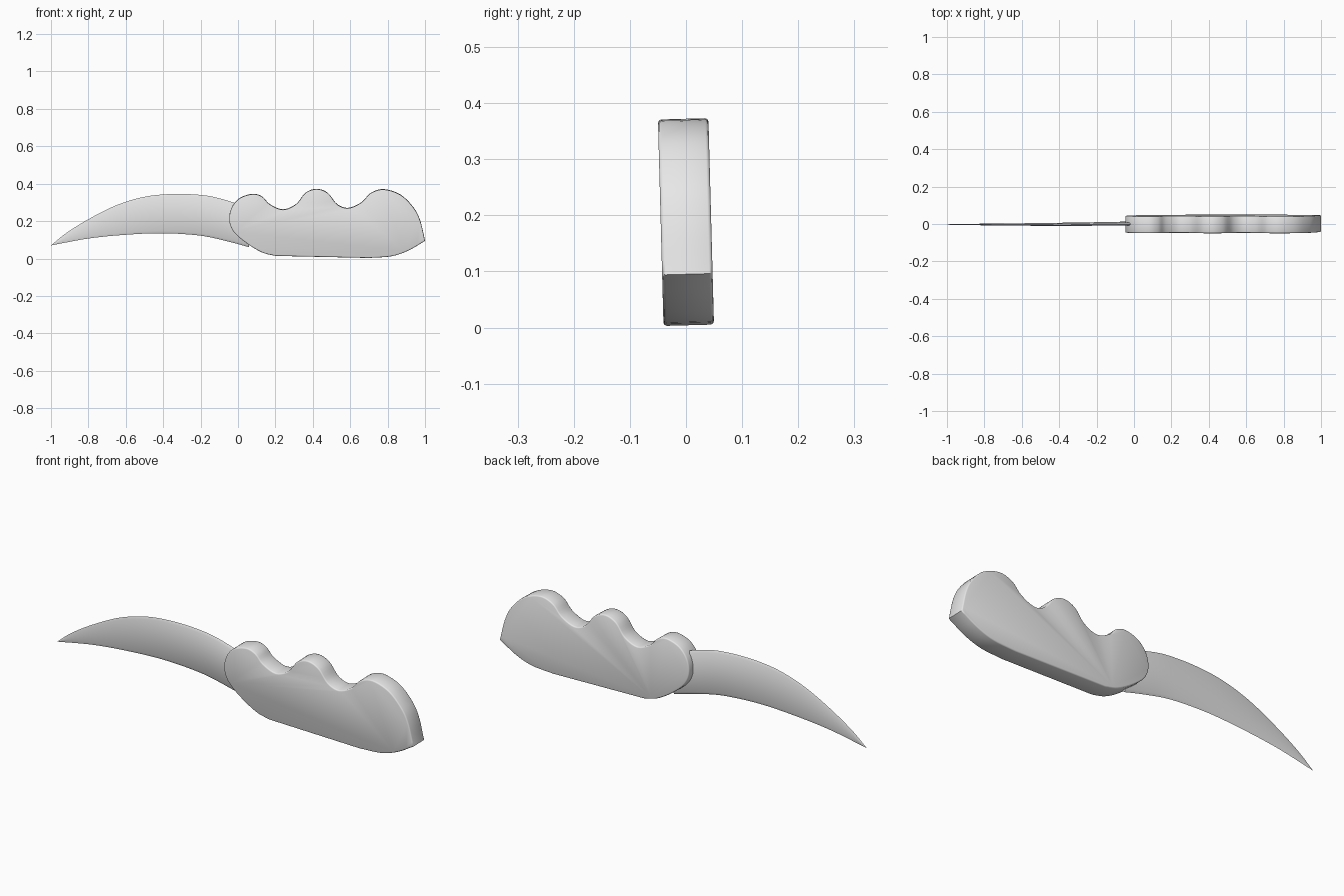
import bpy
import bmesh
import math
from mathutils import Matrix, Vector

cube = bpy.data.objects.get("Cube")
if cube:
    bpy.data.objects.remove(cube, do_unlink=True)

grey = bpy.data.materials.new("plain grey")
grey.use_nodes = True
grey.diffuse_color = (0.8, 0.8, 0.8, 1)
grey.node_tree.nodes["Principled BSDF"].inputs["Base Color"].default_value = grey.diffuse_color

# The whole knife leans slightly about its long axis
MIDDLE = Vector((0, 0, 0.185))
LEAN = Matrix.Translation(MIDDLE) @ Matrix.Rotation(0.027, 4, "X") @ Matrix.Translation(-MIDDLE)


def smooth_path(points, steps):
    """Catmull-Rom curve through the points, both ends included."""
    pts = [Vector(p) for p in points]
    pts = [2 * pts[0] - pts[1]] + pts + [2 * pts[-1] - pts[-2]]
    path = []
    for a, b, c, d in zip(pts, pts[1:], pts[2:], pts[3:]):
        for i in range(steps):
            t = i / steps
            path.append(b + 0.5 * t * (c - a + t * (2 * a - 5 * b + 4 * c - d
                                                    + t * (3 * (b - c) + d - a))))
    path.append(pts[-2])
    return path


def height_at(path, x):
    """Height of a left-to-right path at x."""
    for a, b in zip(path, path[1:]):
        if x <= b.x:
            return a.y + (b.y - a.y) * (x - a.x) / (b.x - a.x)
    return path[-1].y


def finish(name, bm, angle):
    """Turn the bmesh into a shaded, coloured object."""
    bmesh.ops.recalc_face_normals(bm, faces=bm.faces)
    bm.transform(LEAN)
    mesh = bpy.data.meshes.new(name)
    bm.to_mesh(mesh)
    bm.free()
    mesh.materials.append(grey)
    obj = bpy.data.objects.new(name, mesh)
    bpy.context.collection.objects.link(obj)
    bpy.ops.object.select_all(action="DESELECT")
    obj.select_set(True)
    bpy.context.view_layer.objects.active = obj
    bpy.ops.object.shade_smooth_by_angle(angle=math.radians(angle))
    return obj


# Handle: finger-grip outline, from the heel corner round the grip and back
grip = [(1, 0.095), (0.975, 0.2), (0.94, 0.27), (0.87, 0.34), (0.78, 0.37),
        (0.71, 0.35), (0.66, 0.3), (0.59, 0.27), (0.53, 0.29), (0.48, 0.35),
        (0.42, 0.372), (0.36, 0.35), (0.31, 0.29), (0.24, 0.262), (0.17, 0.29),
        (0.13, 0.33), (0.08, 0.345), (0.01, 0.323), (-0.035, 0.27),
        (-0.046, 0.2), (-0.02, 0.14), (0.05, 0.08), (0.13, 0.033), (0.2, 0.015)]
belly = [(0.7, 0.004), (0.82, 0.013), (0.91, 0.043), (1, 0.095)]
outline = smooth_path(grip, 5) + smooth_path(belly, 5)[:-1]
HALF = 0.045

bm = bmesh.new()
front = bm.faces.new([bm.verts.new((p.x, -HALF, p.y)) for p in outline])
sides = bmesh.ops.extrude_face_region(bm, geom=[front], use_keep_orig=True)
back_verts = [g for g in sides["geom"] if isinstance(g, bmesh.types.BMVert)]
bmesh.ops.translate(bm, verts=back_verts, vec=(0, 2 * HALF, 0))
rims = [e for e in bm.edges if abs(e.verts[0].co.y - e.verts[1].co.y) < HALF]
bmesh.ops.bevel(bm, geom=rims, offset=0.006, segments=2, profile=0.5, affect="EDGES")
finish("handle", bm, 50)

# Blade: curved spine and edge, thinning toward the tip
spine = smooth_path([(-1, 0.07), (-0.92, 0.135), (-0.8, 0.21), (-0.65, 0.285),
                     (-0.5, 0.33), (-0.35, 0.345), (-0.2, 0.34), (-0.1, 0.322),
                     (0, 0.29), (0.06, 0.26)], 5)
edge = smooth_path([(-1, 0.07), (-0.8, 0.107), (-0.6, 0.127), (-0.4, 0.135),
                    (-0.2, 0.122), (-0.05, 0.09), (0.06, 0.06)], 5)

bm = bmesh.new()
rings = []
for p in spine[1:]:
    low = height_at(edge, p.x)
    inset = min(0.012, 0.3 * (p.y - low))
    half = 0.002 + 0.006 * (p.x + 1)
    mid = 0.003 + 0.008 * p.x
    section = [(0, p.y), (-half, p.y - inset), (-half, low + inset),
               (0, low), (half, low + inset), (half, p.y - inset)]
    rings.append([bm.verts.new((p.x, mid + y, z)) for y, z in section])
tip = bm.verts.new((spine[0].x, -0.005, spine[0].y))
count = len(rings[0])
for i in range(count):
    j = (i + 1) % count
    bm.faces.new((tip, rings[0][i], rings[0][j]))
    for a, b in zip(rings, rings[1:]):
        bm.faces.new((a[i], b[i], b[j], a[j]))
bm.faces.new(rings[-1])
finish("blade", bm, 60)
